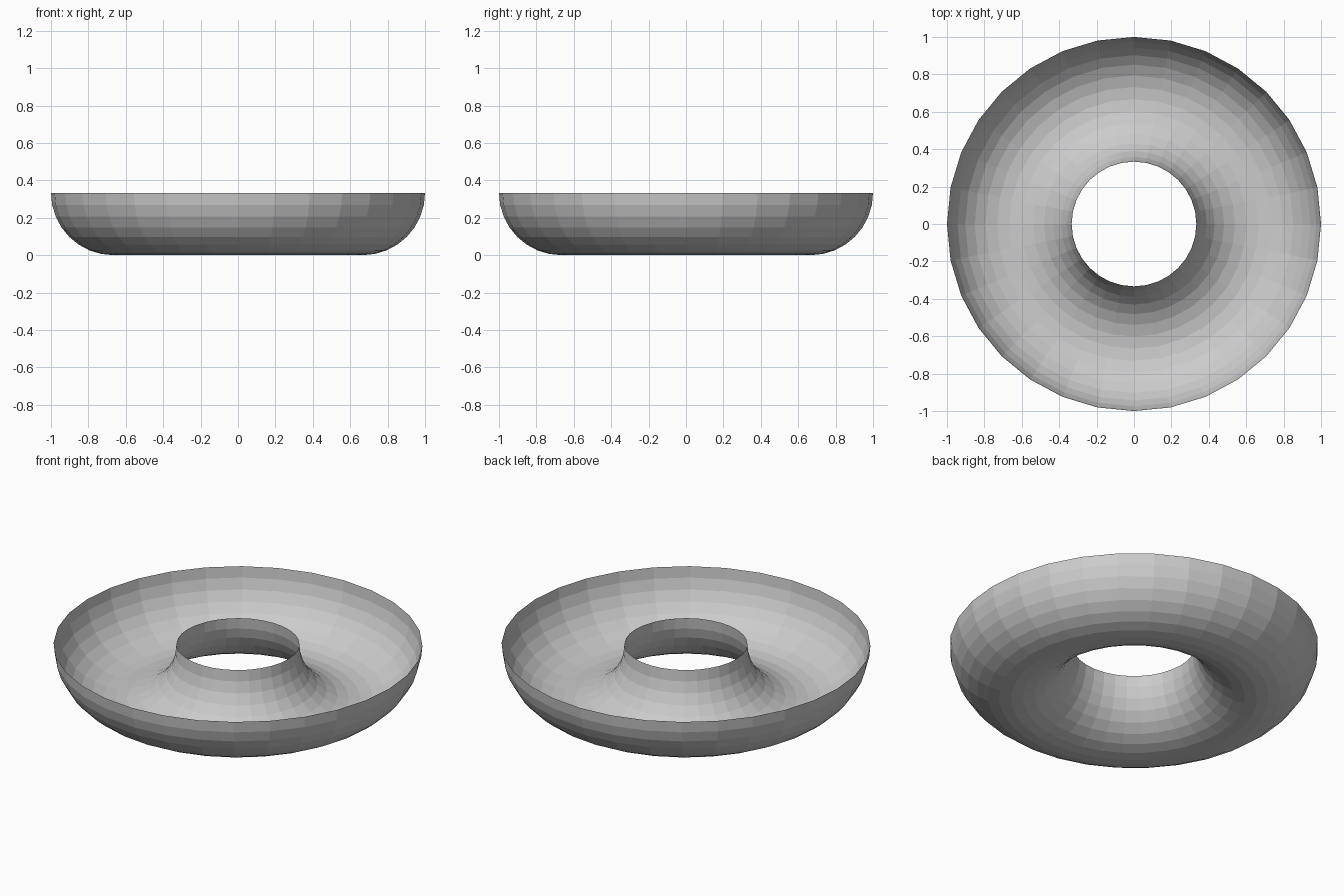
import bpy, bmesh
from math import pi, sin, cos

if "Cube" in bpy.data.objects:
    bpy.data.objects.remove(bpy.data.objects["Cube"])

SIDES = 32      # segments around the ring
STEPS = 16      # segments across the half-round section
MAJOR, MINOR = 2 / 3, 1 / 3

# Open ring-shaped trough: lower half of a torus, single-sided shell
bm = bmesh.new()
rings = []
for k in range(STEPS + 1):
    a = pi * k / STEPS
    r, z = MAJOR + MINOR * cos(a), MINOR * (1 - sin(a))
    rings.append([bm.verts.new((r * cos(2 * pi * i / SIDES), r * sin(2 * pi * i / SIDES), z))
                  for i in range(SIDES)])
for outer, inner in zip(rings, rings[1:]):
    for i in range(SIDES):
        j = (i + 1) % SIDES
        bm.faces.new((outer[i], inner[i], inner[j], outer[j]))

# Outside of the shell faces outward and down
bm.normal_update()
bm.faces.ensure_lookup_table()
if bm.faces[0].normal.dot(bm.faces[0].calc_center_median()) < 0:
    bmesh.ops.reverse_faces(bm, faces=bm.faces[:])

mesh = bpy.data.meshes.new("ring_trough")
bm.to_mesh(mesh)
bm.free()
bpy.context.collection.objects.link(bpy.data.objects.new("ring_trough", mesh))
